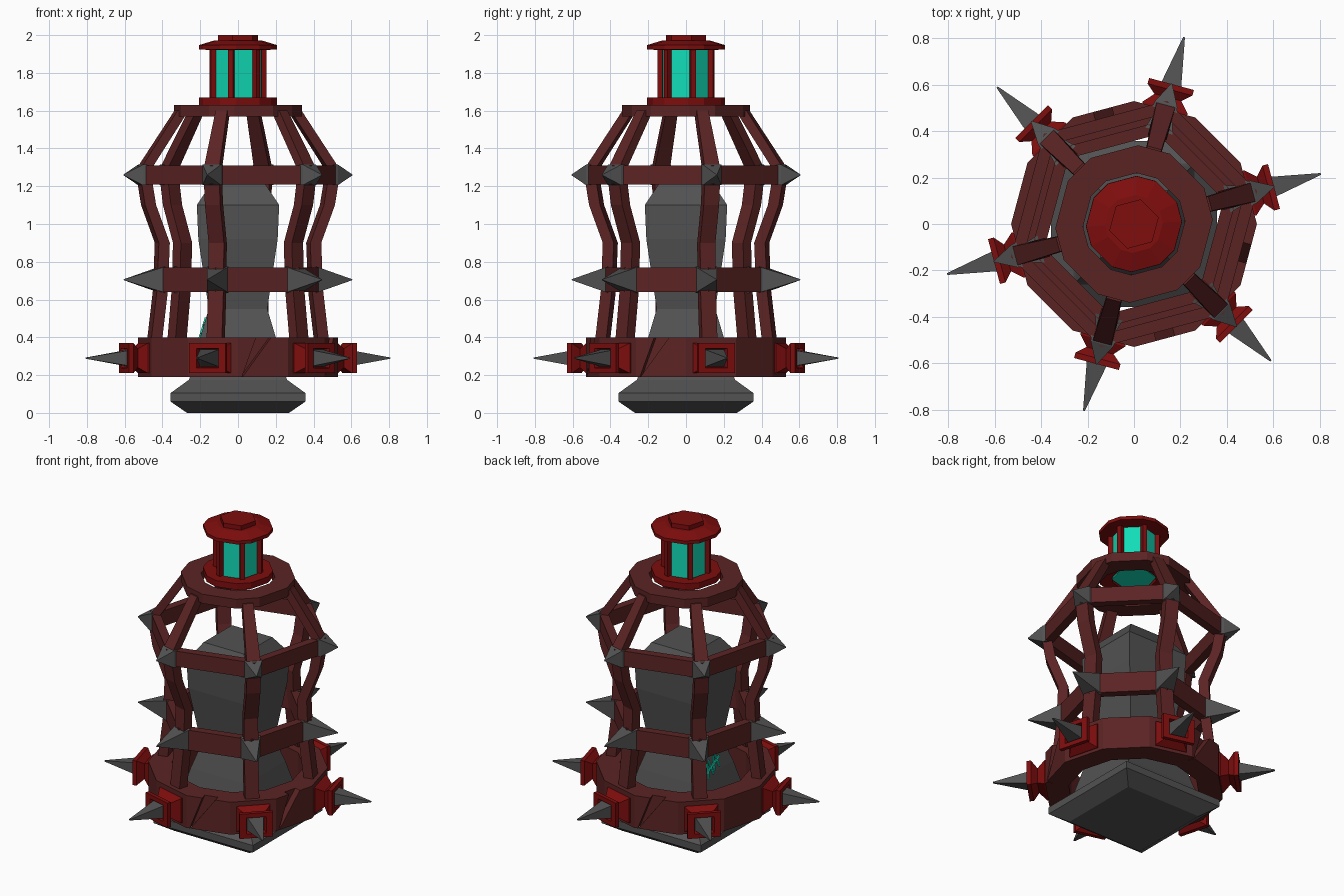
import bpy, bmesh, math
from mathutils import Matrix, Vector

cube = bpy.data.objects.get("Cube")
if cube:
    bpy.data.objects.remove(cube, do_unlink=True)


def material(name, color):
    m = bpy.data.materials.new(name)
    m.use_nodes = True
    m.diffuse_color = (*color, 1)
    bsdf = m.node_tree.nodes["Principled BSDF"]
    bsdf.inputs["Base Color"].default_value = (*color, 1)
    bsdf.inputs["Roughness"].default_value = 0.8
    return m


STONE = material("grey stone", (0.085, 0.085, 0.085))
IRON = material("dark red iron", (0.105, 0.017, 0.017))
RED = material("bright red metal", (0.21, 0.004, 0.004))
GLOW = material("teal glow", (0.006, 0.72, 0.48))

SIX = [15 + 60 * k for k in range(6)]
TWELVE = [30 * k for k in range(12)]
SQUARE = [45 + 90 * k for k in range(4)]
CUT_HEX = [a + d for a in SIX for d in (-12, 12)]


def finish(name, bm, mat):
    bmesh.ops.recalc_face_normals(bm, faces=bm.faces)
    mesh = bpy.data.meshes.new(name)
    bm.to_mesh(mesh)
    bm.free()
    mesh.materials.append(mat)
    ob = bpy.data.objects.new(name, mesh)
    bpy.context.collection.objects.link(ob)
    return ob


def skin(bm, loops, closed=False):
    """Join matching loops of points, capping the ends or closing round."""
    rows = [[bm.verts.new(p) for p in loop] for loop in loops]
    pairs = list(zip(rows, rows[1:]))
    if closed:
        pairs.append((rows[-1], rows[0]))
    else:
        bm.faces.new(rows[0])
        bm.faces.new(rows[-1])
    n = len(rows[0])
    for a, b in pairs:
        for i in range(n):
            j = (i + 1) % n
            bm.faces.new((a[i], a[j], b[j], b[i]))


def turned(name, profile, angles, mat, hollow=False):
    """Polygonal solid or ring from (radius, height) pairs."""
    bm = bmesh.new()
    skin(bm, [[(r * math.cos(math.radians(a)), r * math.sin(math.radians(a)), z)
               for a in angles] for r, z in profile], hollow)
    return finish(name, bm, mat)


def band(name, outer, inner, low, high, angles, mat):
    return turned(name, [(outer, low), (outer, high), (inner, high), (inner, low)],
                  angles, mat, True)


def around(name, loops, mat, angles=SIX):
    """Repeat a skinned part, modelled along +x, around the axis."""
    bm = bmesh.new()
    for a in angles:
        rot = Matrix.Rotation(math.radians(a), 3, 'Z')
        skin(bm, [[rot @ Vector(p) for p in loop] for loop in loops])
    return finish(name, bm, mat)


def upright(r, z, t, w):
    return [(r - t, -w, z), (r + t, -w, z), (r + t, w, z), (r - t, w, z)]


def outward(r, z, w, h):
    return [(r, -w, z - h), (r, w, z - h), (r, w, z + h), (r, -w, z + h)]


# Square stone pillar with its foot
root2 = math.sqrt(2)
turned("stone_pillar", [(h * root2, z) for h, z in (
    (0.27, 0), (0.357, 0.06), (0.357, 0.105), (0.26, 0.175), (0.25, 0.2), (0.2, 0.4),
    (0.155, 0.55), (0.21, 0.92), (0.218, 1.1), (0.145, 1.21))], SQUARE, STONE)

# Heavy lower collar with slanted cracks
collar = band("lower_collar", 0.53, 0.39, 0.19, 0.40, TWELVE, IRON)
crack = [(-0.03, 0.42), (0.06, 0.42), (-0.12, 0.18)]
cutter = around("crack_cutter", [[(r, y, z) for y, z in crack] for r in (0.47, 0.58)],
                IRON, (105, 285, 345))
cutter.hide_render = True
mod = collar.modifiers.new("cracks", 'BOOLEAN')
mod.operation = 'DIFFERENCE'
mod.object = cutter
bpy.context.view_layer.objects.active = collar
bpy.ops.object.modifier_apply(modifier=mod.name)
bpy.data.objects.remove(cutter, do_unlink=True)

# Cage ribs and hoops
around("cage_ribs", [upright(r, z, 0.03, 0.042) for r, z in (
    (0.46, 0.36), (0.425, 0.65), (0.415, 0.90), (0.49, 1.1), (0.515, 1.25))], IRON)
around("roof_ribs", [upright(r, z, 0.03, w) for r, z, w in (
    (0.515, 1.25, 0.042), (0.51, 1.3, 0.042), (0.31, 1.6, 0.032))], IRON)
band("upper_hoop", 0.55, 0.49, 1.21, 1.31, SIX, IRON)
band("middle_hoop", 0.46, 0.40, 0.64, 0.77, SIX, IRON)
band("roof_platform", 0.34, 0.22, 1.57, 1.63, CUT_HEX, IRON)

# Spikes on the hoops
around("upper_spikes", [outward(0.51, 1.26, 0.055, 0.054),
                        outward(0.535, 1.26, 0.05, 0.054),
                        outward(0.627, 1.26, 0.002, 0.002)], STONE)
around("middle_spikes", [outward(0.415, 0.705, 0.06, 0.069),
                         outward(0.627, 0.705, 0.002, 0.002)], STONE)

# Flared sockets and long spikes on the collar
around("spike_sockets", [outward(r, 0.29, w, h) for r, w, h in (
    (0.50, 0.1, 0.08), (0.52, 0.1, 0.08), (0.565, 0.06, 0.05), (0.60, 0.1, 0.08),
    (0.625, 0.1, 0.08), (0.625, 0.06, 0.052), (0.59, 0.052, 0.046))], RED)
around("long_spikes", [outward(0.58, 0.29, 0.052, 0.046),
                       outward(0.834, 0.29, 0.004, 0.003)], STONE)

# Lantern on top
band("lantern_base", 0.208, 0.13, 1.63, 1.67, CUT_HEX, RED)
turned("lantern_glass", [(0.131, 1.635), (0.131, 1.93)], SIX, GLOW)
around("lantern_posts", [upright(0.138, z, 0.014, 0.014) for z in (1.66, 1.93)], RED)
turned("lantern_roof", [(0.14, 1.92), (0.207, 1.925), (0.207, 1.947), (0.125, 1.972)],
       CUT_HEX, RED)
turned("lantern_cap", [(0.11, 1.965), (0.11, 2.0)], SIX, RED)

# Glowing branch mark on the sloping pillar face
bm = bmesh.new()
lean = Matrix.Translation((-0.190, 0, 0.445)) @ Matrix.Rotation(math.radians(17), 4, 'Y')


def stroke(y, v, length, angle):
    bm_mat = (lean @ Matrix.Translation((0, y, v))
              @ Matrix.Rotation(math.radians(angle), 4, 'X')
              @ Matrix.Diagonal((0.008, 0.011, length, 1)))
    bmesh.ops.create_cube(bm, size=1, matrix=bm_mat)


stroke(0, 0, 0.17, 70)
for i in range(4):
    stroke(0.035 * (i - 1.5), 0.012 * (1.5 - i), 0.09, 15 if i % 2 else -10)
finish("glowing_mark", bm, GLOW)
